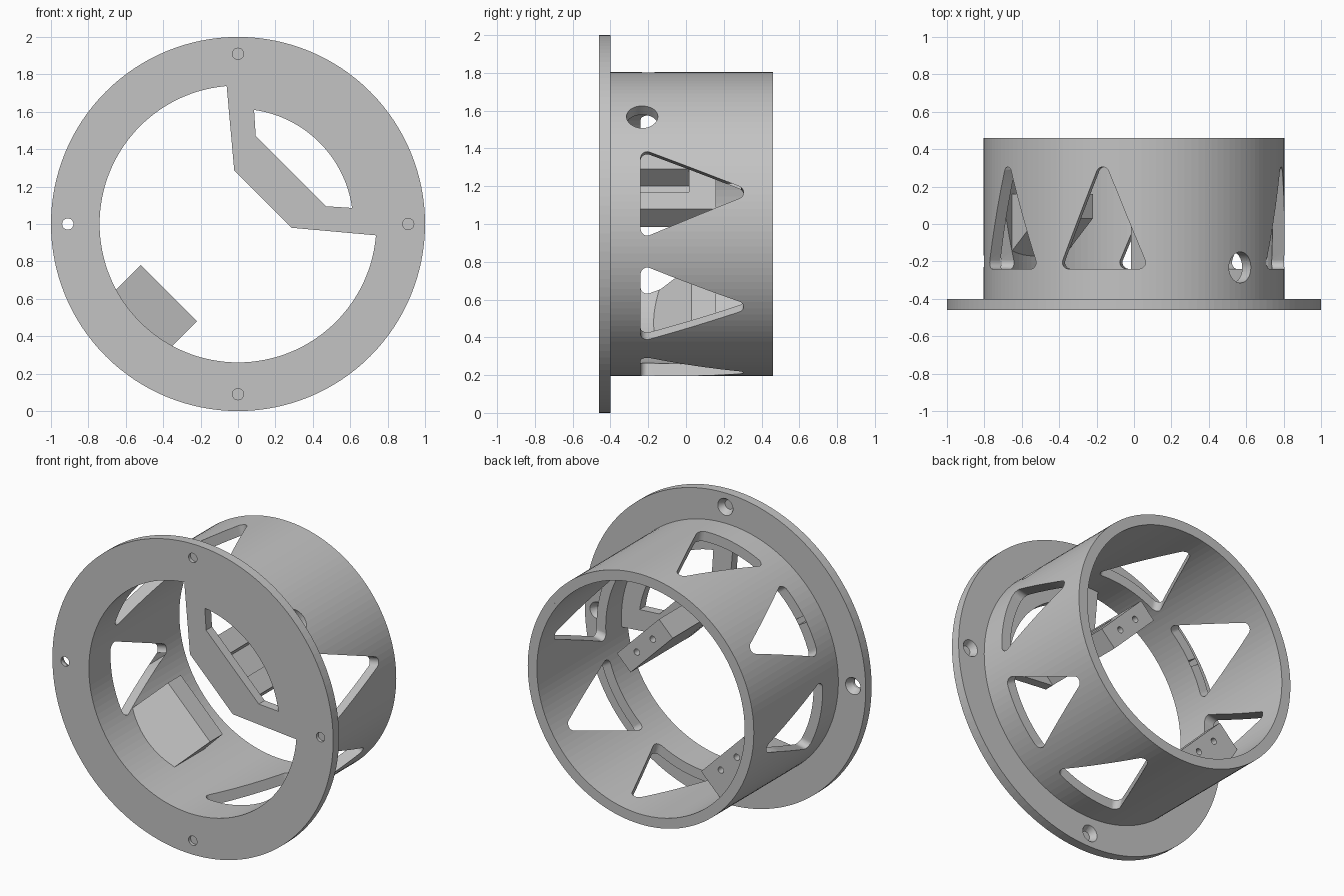
import bpy, bmesh, math
from mathutils import Matrix, Vector

if "Cube" in bpy.data.objects:
    bpy.data.objects.remove(bpy.data.objects["Cube"], do_unlink=True)

grey = bpy.data.materials.new("plain grey")
grey.use_nodes = True
colour = (0.55, 0.55, 0.55, 1)
grey.diffuse_color = colour
grey.node_tree.nodes["Principled BSDF"].inputs["Base Color"].default_value = colour

CENTRE = Vector((0, 0, 1))
AXIS = Vector((0, 1, 0))


def directions(degrees):
    a = math.radians(degrees)
    return Vector((math.cos(a), 0, math.sin(a))), Vector((-math.sin(a), 0, math.cos(a)))


def finish(name, bm):
    bmesh.ops.recalc_face_normals(bm, faces=bm.faces)
    mesh = bpy.data.meshes.new(name)
    bm.to_mesh(mesh)
    bm.free()
    mesh.materials.append(grey)
    obj = bpy.data.objects.new(name, mesh)
    bpy.context.collection.objects.link(obj)
    return obj


def prism(name, points, low, high, u, v, w):
    """Extrude a 2D outline, drawn along u and v, from low to high along w."""
    bm = bmesh.new()
    base = bm.faces.new([bm.verts.new(CENTRE + u * p + v * q + w * low) for p, q in points])
    top = bmesh.ops.extrude_face_region(bm, geom=[base])["geom"]
    moved = [g for g in top if isinstance(g, bmesh.types.BMVert)]
    bmesh.ops.translate(bm, verts=moved, vec=w * (high - low))
    return finish(name, bm)


def arc(cx, cy, r, start, end, steps=10):
    angles = [math.radians(start + (end - start) * i / steps) for i in range(steps + 1)]
    return [(cx + r * math.cos(a), cy + r * math.sin(a)) for a in angles]


def circle(cx, cy, r):
    return arc(cx, cy, r, 0, 360, 32)[:-1]


def cut(target, cutter):
    mod = target.modifiers.new("cut", "BOOLEAN")
    mod.operation = "DIFFERENCE"
    mod.solver = "EXACT"
    mod.object = cutter
    bpy.context.view_layer.objects.active = target
    bpy.ops.object.modifier_apply(modifier=mod.name)
    bpy.data.objects.remove(cutter, do_unlink=True)


# Flanged tube, turned from its wall section
bm = bmesh.new()
section = [(0.74, -0.46), (1, -0.46), (1, -0.4), (0.805, -0.4), (0.805, 0.46), (0.74, 0.46)]
face = bm.faces.new([bm.verts.new((r, y, 1)) for r, y in section])
bmesh.ops.spin(bm, geom=[face] + face.edges[:] + face.verts[:], cent=CENTRE, axis=AXIS,
               angle=math.tau, steps=128, use_merge=True, use_duplicate=False)
bmesh.ops.remove_doubles(bm, verts=bm.verts, dist=0.0001)
tube = finish("flanged_tube", bm)

# Rounded triangular windows around the wall
triangle = (arc(0.192, -0.205, 0.035, -90, 22) + arc(0, 0.27, 0.035, 22, 158)
            + arc(-0.192, -0.205, 0.035, 158, 270))
for angle in (12, 102, 147, 192, 282, 327):
    out, side = directions(angle)
    cut(tube, prism("window_cutter", triangle, 0.62, 0.9, side, AXIS, out))

# Round access hole in the wall
out, side = directions(45)
cut(tube, prism("access_cutter", circle(0, -0.232, 0.083), 0.62, 0.9, side, AXIS, out))

# Four flange screw holes, countersunk at the back
for angle in range(0, 360, 90):
    out, side = directions(angle)
    cut(tube, prism("screw_cutter", circle(0.91, 0, 0.03), -0.6, -0.3, out, side, AXIS))
    bm = bmesh.new()
    place = Matrix.Translation(CENTRE + out * 0.91 + AXIS * -0.415) @ Matrix.Rotation(-math.pi / 2, 4, "X")
    bmesh.ops.create_cone(bm, cap_ends=True, segments=32, radius1=0.03, radius2=0.06,
                          depth=0.05, matrix=place)
    cut(tube, finish("countersink_cutter", bm))

# Flat bracket plate with its window, level with the flange
X, Z = Vector((1, 0, 0)), Vector((0, 0, 1))
plate = prism("bracket_plate",
              [(-0.02, 0.285), (0.285, -0.02)] + arc(0, 0, 0.742, -4.7, 94.7, 40),
              -0.46, -0.4, X, Z, AXIS)
cut(plate, prism("plate_cutter", [(0.095, 0.47), (0.47, 0.095)] + arc(0, 0, 0.616, 8, 82, 30),
                 -0.6, -0.3, X, Z, AXIS))


def block(name, angle, outline, hole_radius):
    """A mounting block with two blind screw holes in its back face."""
    out, side = directions(angle)
    obj = prism(name, outline, -0.212, 0.212, out, AXIS, side)
    for offset in (-0.08, 0.08):
        cut(obj, prism("hole_cutter", circle(hole_radius, offset, 0.02), 0.06, 0.3, out, side, AXIS))
    return obj


# Upper block behind the plate, with a slot open on its outer side
upper = block("upper_block", 45, [(0.188, -0.401), (0.325, -0.401), (0.325, 0.16), (0.188, 0.16)], 0.257)
out, side = directions(45)
cut(upper, prism("slot_cutter", [(0.2, -0.39), (0.4, -0.39), (0.4, 0.015), (0.2, 0.015)],
                 -0.085, 0.085, out, AXIS, side))

# Lower block on the wall, with a sloping front
lower = block("lower_block", 225, [(0.523, 0.03), (0.523, 0.16), (0.76, 0.16), (0.76, -0.19)], 0.59)

for obj in (tube, plate, upper, lower):
    bpy.ops.object.select_all(action="DESELECT")
    obj.select_set(True)
    bpy.context.view_layer.objects.active = obj
    bpy.ops.object.shade_smooth_by_angle(angle=math.radians(30))
